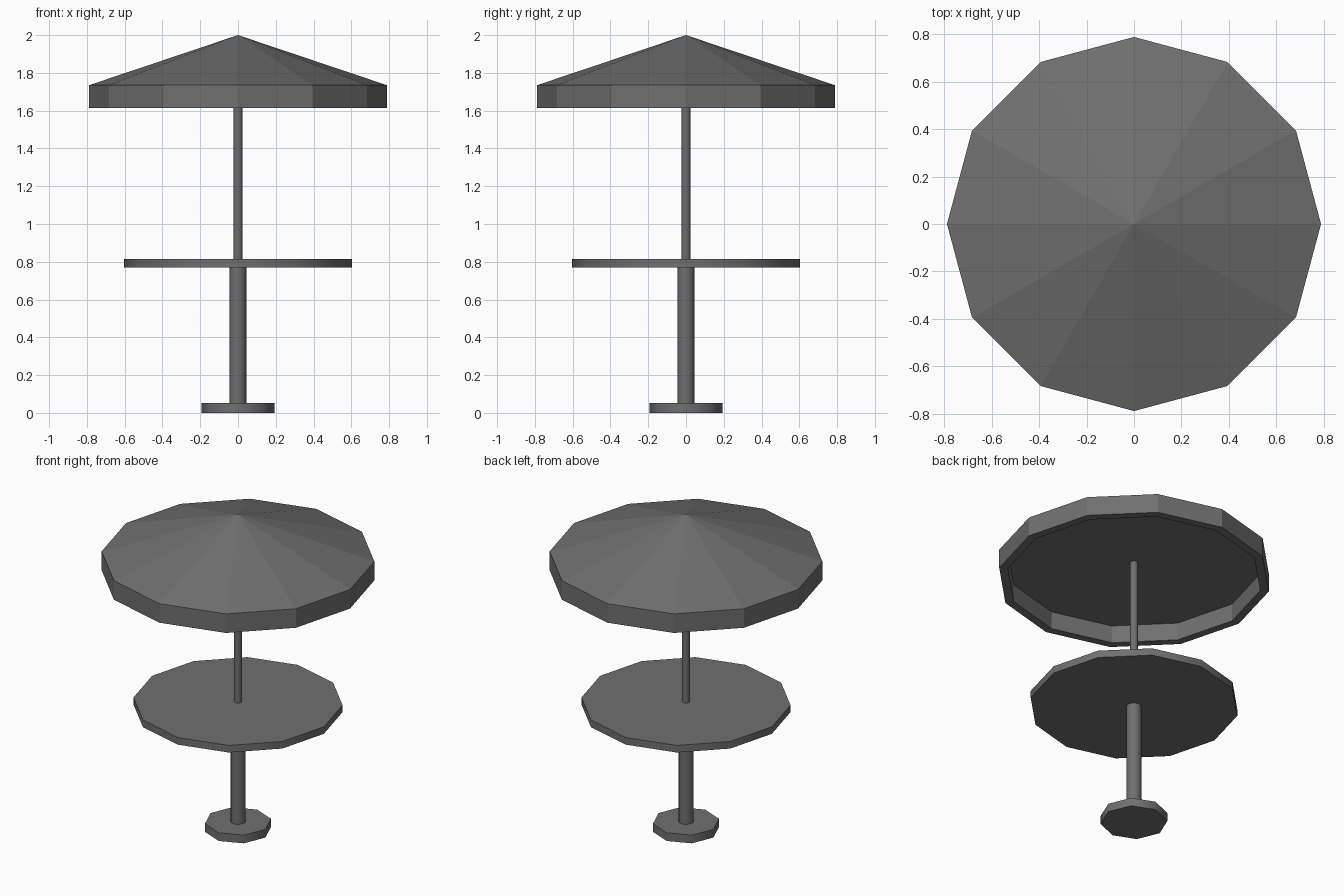
import bpy, bmesh, math

if "Cube" in bpy.data.objects:
    bpy.data.objects.remove(bpy.data.objects["Cube"])

# Dark grey finish shared by every part
dark_grey = bpy.data.materials.new("dark_grey")
dark_grey.diffuse_color = (0.16, 0.16, 0.16, 1)
dark_grey.use_nodes = True
dark_grey.node_tree.nodes["Principled BSDF"].inputs["Base Color"].default_value = dark_grey.diffuse_color


def lathe(name, profile, sides, smooth=False):
    """Revolve an (r, z) profile around z; points with r = 0 become poles."""
    bm = bmesh.new()
    rings = []
    for r, z in profile:
        if r == 0:
            rings.append([bm.verts.new((0, 0, z))] * sides)
        else:
            rings.append([bm.verts.new((r * math.cos(math.tau * i / sides),
                                        r * math.sin(math.tau * i / sides), z))
                          for i in range(sides)])
    for a, b in zip(rings, rings[1:]):
        for i in range(sides):
            j = (i + 1) % sides
            corners = list(dict.fromkeys((a[i], a[j], b[j], b[i])))
            bm.faces.new(corners)
    bmesh.ops.recalc_face_normals(bm, faces=bm.faces)
    mesh = bpy.data.meshes.new(name)
    bm.to_mesh(mesh)
    bm.free()
    mesh.materials.append(dark_grey)
    obj = bpy.data.objects.new(name, mesh)
    bpy.context.collection.objects.link(obj)
    if smooth:
        bpy.ops.object.select_all(action='DESELECT')
        obj.select_set(True)
        bpy.context.view_layer.objects.active = obj
        bpy.ops.object.shade_smooth_by_angle(angle=math.radians(50))
    return obj


def disc(name, radius, z0, z1, sides, smooth=False):
    return lathe(name, [(0, z1), (radius, z1), (radius, z0), (0, z0)], sides, smooth)


# Octagonal foot and thick lower post
disc("base", 0.193, 0.0, 0.052, 8, True)
disc("lower_post", 0.044, 0.05, 0.78, 12, True)

# Twelve-sided table top
disc("table_top", 0.604, 0.769, 0.814, 12, True)

# Thin pole carrying the canopy
disc("umbrella_pole", 0.023, 0.81, 1.735, 12, True)

# Faceted canopy: cone, hanging rim and recessed flat underside
lathe("canopy", [(0, 2.0), (0.788, 1.735), (0.788, 1.614),
                 (0.737, 1.614), (0.737, 1.725), (0, 1.725)], 12)
